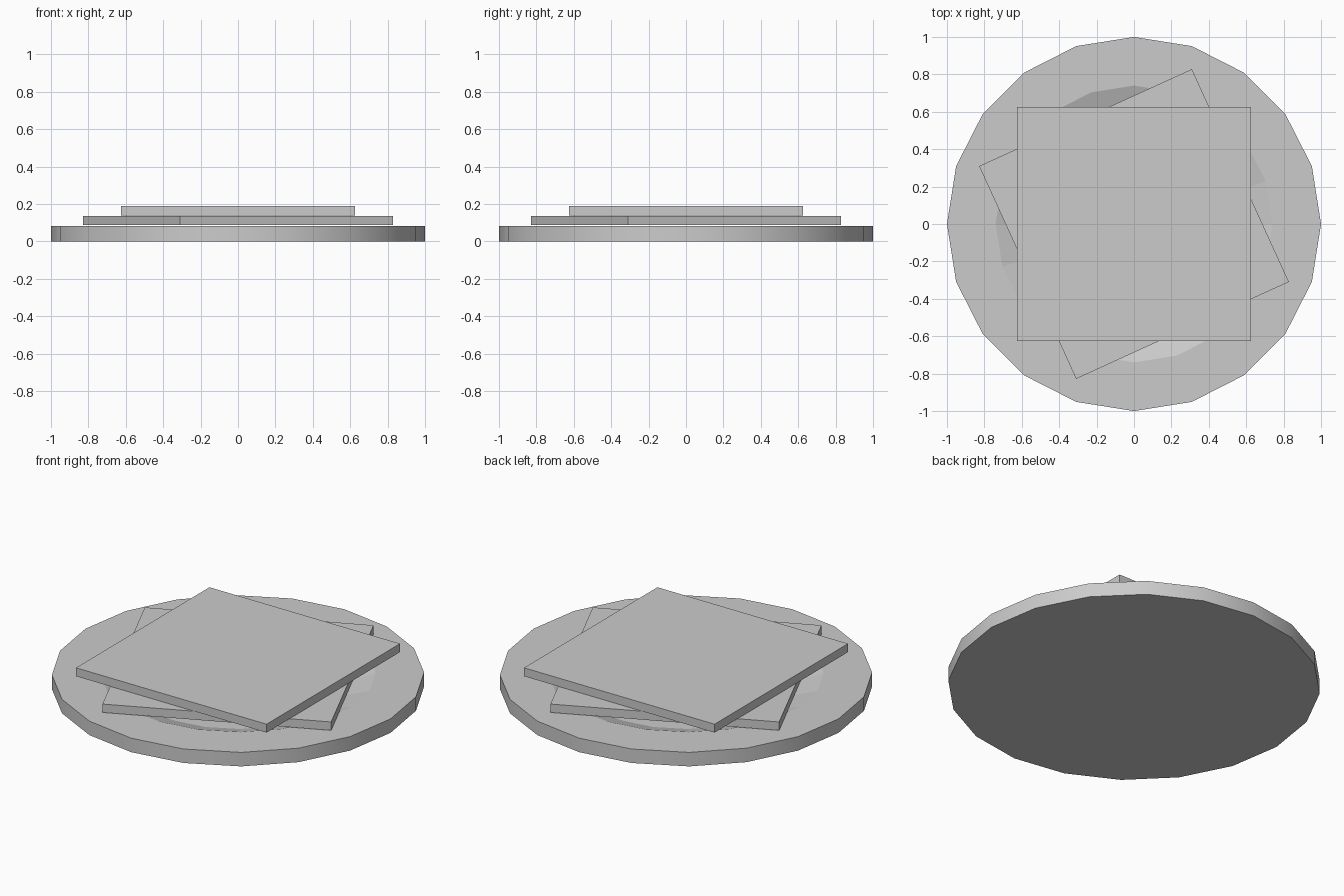
import bpy, bmesh
from math import cos, sin, pi, radians

if "Cube" in bpy.data.objects:
    bpy.data.objects.remove(bpy.data.objects["Cube"])

SIDES = 20

# Plate: closed profile of (radius, z) rings, with a shallow dished well
def make_plate(name, profile):
    bm = bmesh.new()
    rings = [[bm.verts.new((r * cos(2 * pi * i / SIDES), r * sin(2 * pi * i / SIDES), z))
              for i in range(SIDES)] for r, z in profile]
    for k, (a, b) in enumerate(zip(rings, rings[1:])):
        for i in range(SIDES):
            j = (i + 1) % SIDES
            face = bm.faces.new((a[i], a[j], b[j], b[i]))
            face.smooth = k == 0
    bm.faces.new(rings[0][::-1])
    bm.faces.new(rings[-1])
    # keep the top and bottom rims crisp
    for e in bm.edges:
        if len({f.smooth for f in e.link_faces}) == 2:
            e.smooth = False
    mesh = bpy.data.meshes.new(name)
    bm.to_mesh(mesh)
    bm.free()
    obj = bpy.data.objects.new(name, mesh)
    bpy.context.collection.objects.link(obj)
    return obj

# Square slices stacked on the plate
def make_slice(name, z_bottom, angle, width=1.25, thick=0.05):
    bpy.ops.mesh.primitive_cube_add(size=1, location=(0, 0, z_bottom + thick / 2),
                                    rotation=(0, 0, radians(angle)))
    obj = bpy.context.object
    obj.name = name
    obj.scale = (width, width, thick)
    return obj

make_plate("plate", [(1.0, 0.0), (1.0, 0.083), (0.74, 0.083), (0.6, 0.035)])
make_slice("lower_slice", 0.087, 24.5)
make_slice("upper_slice", 0.14, 0)
